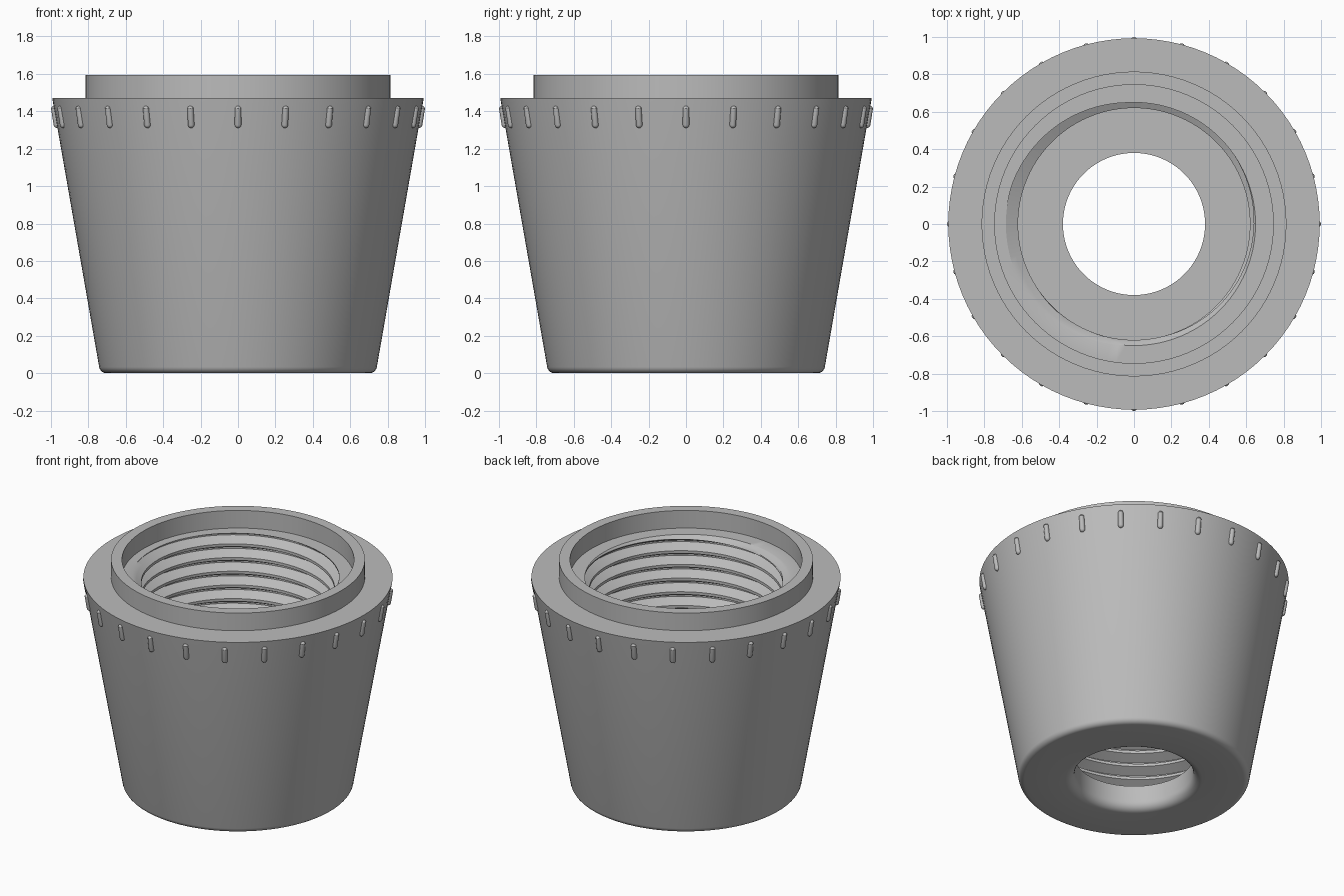
import bpy, bmesh, math
from mathutils import Matrix, Vector

if "Cube" in bpy.data.objects:
    bpy.data.objects.remove(bpy.data.objects["Cube"])

N = 96                 # segments around
PITCH = 0.097          # thread pitch
Z_LOW, Z_TOP = 0.30, 1.47
CREST, ROOT = 0.62, 0.685

gray = bpy.data.materials.new("plain gray")
gray.diffuse_color = (0.5, 0.5, 0.5, 1)
gray.use_nodes = True
gray.node_tree.nodes["Principled BSDF"].inputs["Base Color"].default_value = gray.diffuse_color


def finish(name, bm):
    me = bpy.data.meshes.new(name)
    bm.to_mesh(me)
    bm.free()
    me.materials.append(gray)
    ob = bpy.data.objects.new(name, me)
    bpy.context.collection.objects.link(ob)
    bpy.ops.object.select_all(action='DESELECT')
    ob.select_set(True)
    bpy.context.view_layer.objects.active = ob
    bpy.ops.object.shade_smooth_by_angle(angle=math.radians(30))
    return ob


def arc(cx, cz, r, a0, a1, n=6):
    return [(cx + r * math.cos(math.radians(a0 + (a1 - a0) * i / n)),
             cz + r * math.sin(math.radians(a0 + (a1 - a0) * i / n))) for i in range(n + 1)]


def thread_radius(turn, z):
    """Radius of the helical thread: flat crest, sloped flanks, narrow root."""
    p = ((z - Z_TOP) / PITCH - turn + 0.0) % 1.0
    d = abs(p - 0.5) * 2                       # 0 at root, 1 at crest
    t = min(1, max(0, (d - 0.1) / 0.7))
    r = ROOT + (CREST - ROOT) * t
    return max(r, CREST + (z - (Z_TOP - 0.03)))  # lead-in chamfer


def grid(bm, rows):
    vs = [[bm.verts.new(p) for p in row] for row in rows]
    for a, b in zip(vs, vs[1:]):
        for i in range(N):
            bm.faces.new((a[i], a[i + 1], b[i + 1], b[i]))


def polar(r, turn, z):
    a = 2 * math.pi * turn
    return (r * math.cos(a), r * math.sin(a), z)


def ring(r, z):
    return [polar(r, i / N, z) for i in range(N + 1)]


def thread_ring(z):
    return [polar(thread_radius(i / N, z), i / N, z) for i in range(N + 1)]


bm = bmesh.new()

# outer shell: floor, hole, rounded base, tapered wall, shelf, collar and recess
profile = [(CREST, Z_LOW), (CREST, 0.17), (0.38, 0.17)]
profile += arc(0.44, 0.06, 0.06, 180, 270)
profile += arc(0.703, 0.04, 0.04, 270, 350)
profile += [(0.993, Z_TOP), (0.815, Z_TOP), (0.815, 1.595), (0.745, 1.595), (0.745, Z_TOP)]
grid(bm, [thread_ring(Z_LOW)] + [ring(r, z) for r, z in profile] + [thread_ring(Z_TOP)])

# internal thread, its rows follow the helix and are trimmed at both ends
marks = [0, 0.1, 0.275, 0.45, 0.5, 0.55, 0.725, 0.9]
rows = []
for k in range(-14, 2):
    for m in marks:
        row = []
        for i in range(N + 1):
            t = i / N
            z = min(Z_TOP, max(Z_LOW, Z_TOP + PITCH * (k + m + t)))
            row.append(polar(thread_radius(t, z), t, z))
        rows.append(row)
grid(bm, rows)
bmesh.ops.remove_doubles(bm, verts=bm.verts, dist=0.0002)
bmesh.ops.dissolve_degenerate(bm, edges=bm.edges, dist=0.0001)
bmesh.ops.recalc_face_normals(bm, faces=bm.faces)
finish("tapered_body", bm)

# 24 rounded grip ribs lying along the tapered wall
bm = bmesh.new()
slope = math.atan2(0.993 - 0.742, 1.43)
for n in range(24):
    res = bmesh.ops.create_uvsphere(bm, u_segments=12, v_segments=8, radius=0.018)
    for v in res["verts"]:
        v.co.z += 0.042 if v.co.z > 0 else -0.042
    place = (Matrix.Rotation(n * math.pi / 12, 4, 'Z') @ Matrix.Translation((0.975, 0, 1.37))
             @ Matrix.Rotation(slope, 4, 'Y'))
    bmesh.ops.transform(bm, matrix=place, verts=res["verts"])
finish("grip_ribs", bm)
